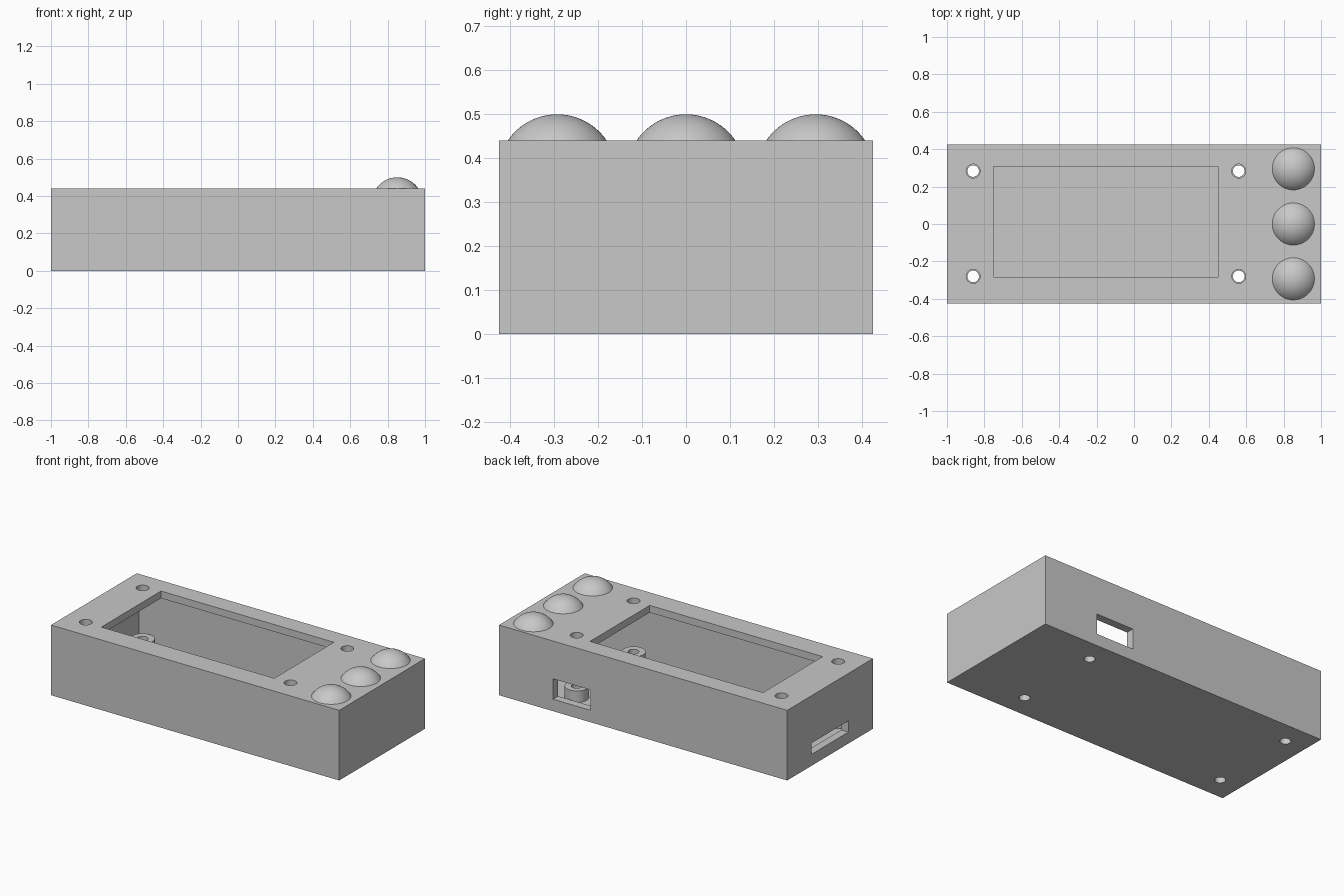
import bpy
import bmesh
from math import radians
from mathutils import Matrix, Vector

old = bpy.data.objects.get("Cube")
if old:
    bpy.data.objects.remove(old, do_unlink=True)

LENGTH, DEPTH, HEIGHT, WALL = 2.0, 0.85, 0.44, 0.05

grey = bpy.data.materials.new("plain grey")
grey.use_nodes = True
grey.diffuse_color = (0.58, 0.58, 0.58, 1)
grey.node_tree.nodes["Principled BSDF"].inputs["Base Color"].default_value = (0.58, 0.58, 0.58, 1)


def finish(name, bm):
    bmesh.ops.recalc_face_normals(bm, faces=bm.faces)
    mesh = bpy.data.meshes.new(name)
    bm.to_mesh(mesh)
    bm.free()
    mesh.materials.append(grey)
    obj = bpy.data.objects.new(name, mesh)
    bpy.context.collection.objects.link(obj)
    return obj


def box(name, low, high):
    low, high = Vector(low), Vector(high)
    bm = bmesh.new()
    place = Matrix.Translation((low + high) / 2) @ Matrix.Diagonal((*(high - low), 1))
    bmesh.ops.create_cube(bm, size=1, matrix=place)
    return finish(name, bm)


def cylinder(name, x, y, bottom, top, radius):
    bm = bmesh.new()
    bmesh.ops.create_cone(bm, cap_ends=True, segments=48, radius1=radius, radius2=radius,
                          depth=top - bottom, matrix=Matrix.Translation((x, y, (bottom + top) / 2)))
    return finish(name, bm)


def combine(target, tool, operation="DIFFERENCE"):
    tool.hide_render = True
    mod = target.modifiers.new(tool.name, "BOOLEAN")
    mod.object, mod.operation, mod.solver = tool, operation, "EXACT"
    bpy.context.view_layer.objects.active = target
    bpy.ops.object.modifier_apply(modifier=mod.name)
    bpy.data.objects.remove(tool, do_unlink=True)


def smooth(obj):
    bpy.ops.object.select_all(action="DESELECT")
    obj.select_set(True)
    bpy.context.view_layer.objects.active = obj
    bpy.ops.object.shade_smooth_by_angle(angle=radians(30))


# Hollow case
hx, hy = LENGTH / 2, DEPTH / 2
case = box("case", (-hx, -hy, 0), (hx, hy, HEIGHT))
combine(case, box("cavity", (WALL - hx, WALL - hy, WALL), (hx - WALL, hy - WALL, HEIGHT - 0.045)))

# Display window, back port and end slot
combine(case, box("display_window", (-0.75, -0.283, 0.3), (0.45, 0.308, 0.5)))
combine(case, box("back_port", (0.365, 0.3, 0.075), (0.625, 0.5, 0.203)))
combine(case, box("end_slot", (-1.1, -0.182, 0.072), (-0.93, 0.185, 0.142)))

# Screw posts on the floor, with holes through floor and top
for x in (-0.86, 0.56):
    for y in (-0.28, 0.283):
        combine(case, cylinder("screw_post", x, y, 0.03, 0.122, 0.069), "UNION")
        combine(case, cylinder("floor_hole", x, y, -0.1, 0.2, 0.031))
        combine(case, cylinder("top_hole", x, y, 0.3, 0.5, 0.037))
smooth(case)

# Three domed buttons, sphere caps sitting on the top
for label, y in (("front", -0.293), ("middle", 0), ("back", 0.295)):
    bm = bmesh.new()
    bmesh.ops.create_uvsphere(bm, u_segments=64, v_segments=48, radius=0.136,
                              matrix=Matrix.Translation((0.852, y, 0.364)))
    cut = bmesh.ops.bisect_plane(bm, geom=bm.verts[:] + bm.edges[:] + bm.faces[:],
                                 plane_co=(0, 0, HEIGHT - 0.002), plane_no=(0, 0, 1), clear_inner=True)
    rim = [e for e in cut["geom_cut"] if isinstance(e, bmesh.types.BMEdge)]
    bmesh.ops.edgeloop_fill(bm, edges=rim)
    smooth(finish(label + "_button", bm))
